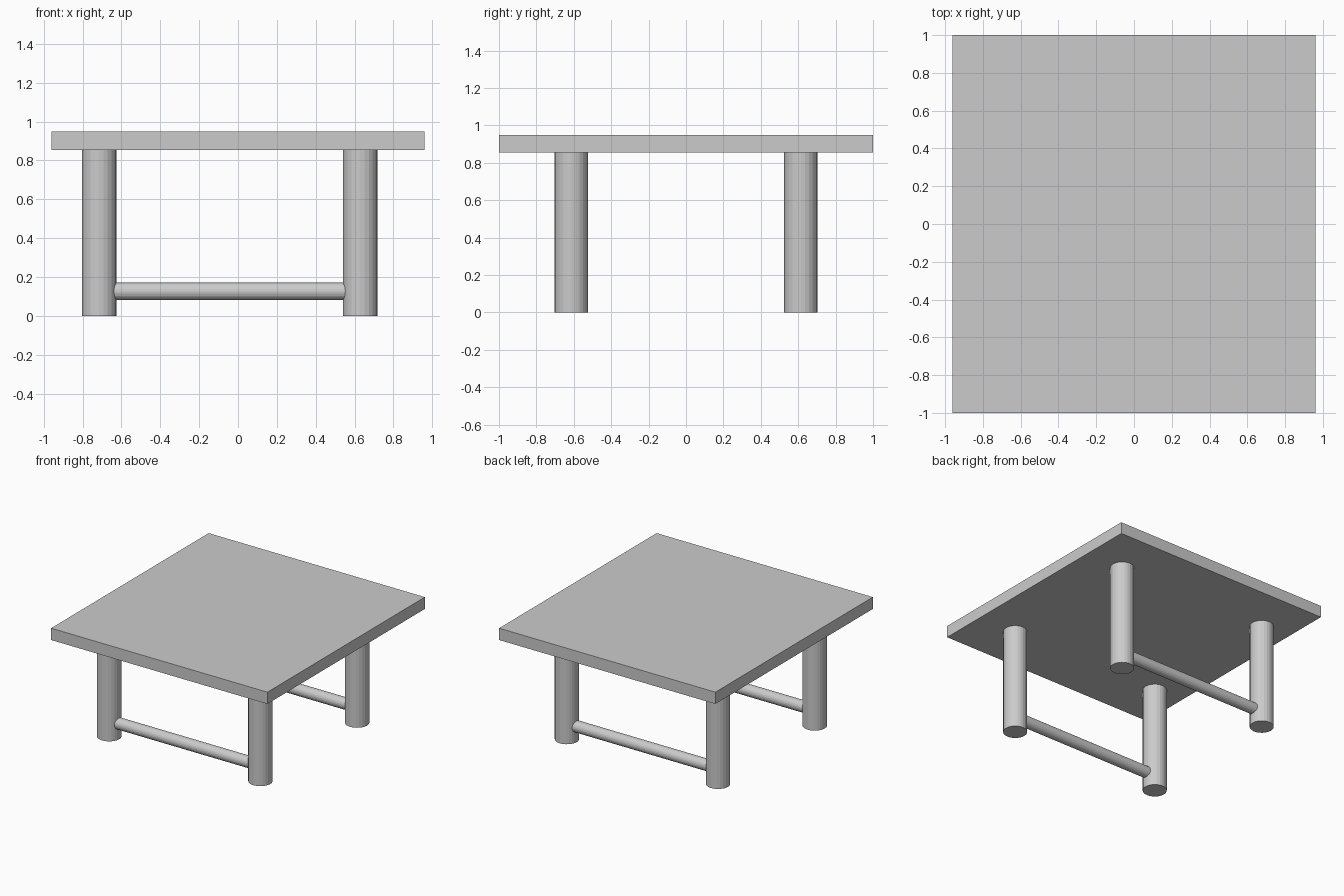
import bpy
import math

if "Cube" in bpy.data.objects:
    bpy.data.objects.remove(bpy.data.objects["Cube"])

LEG_X = (-0.715, 0.629)
LEG_Y = 0.614
TOP_Z, UNDER_Z = 0.95, 0.855


def cylinder(name, radius, length, location, rotation=(0, 0, 0), sides=24):
    bpy.ops.mesh.primitive_cylinder_add(vertices=sides, radius=radius, depth=length,
                                        location=location, rotation=rotation)
    bpy.context.object.name = name


# Table top
bpy.ops.mesh.primitive_cube_add(size=1, location=(0, 0, (TOP_Z + UNDER_Z) / 2))
top = bpy.context.object
top.name = "table_top"
top.scale = (1.922, 2.0, TOP_Z - UNDER_Z)

for side, y in (("front", -LEG_Y), ("back", LEG_Y)):
    # Legs
    for hand, x in zip(("left", "right"), LEG_X):
        cylinder(f"{side}_{hand}_leg", 0.089, UNDER_Z, (x, y, UNDER_Z / 2))
    # Low rail joining the pair of legs
    cylinder(f"{side}_rail", 0.045, LEG_X[1] - LEG_X[0],
             (sum(LEG_X) / 2, y, 0.126), (0, math.pi / 2, 0))
